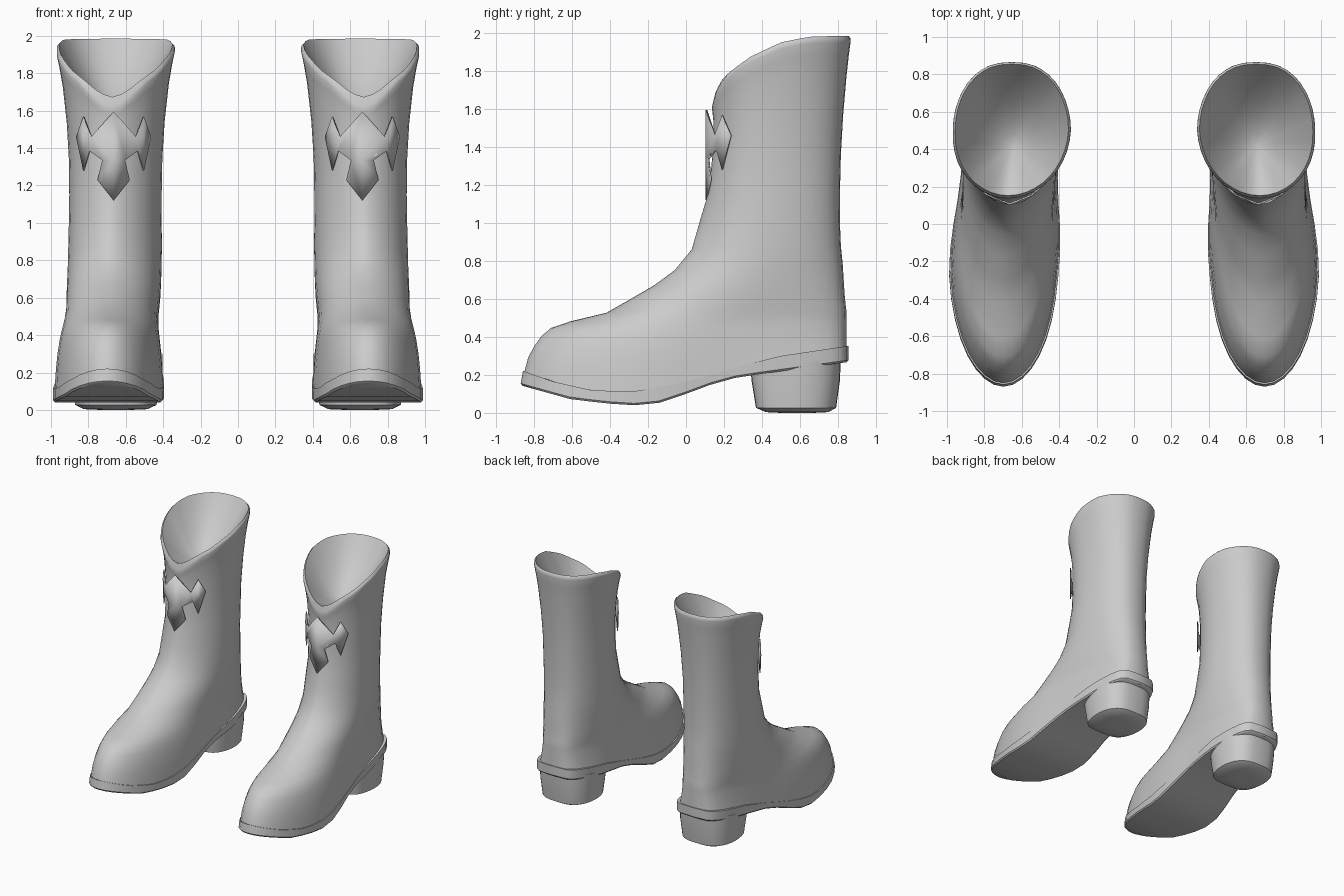
import bpy, bmesh, math

if "Cube" in bpy.data.objects:
    bpy.data.objects.remove(bpy.data.objects["Cube"])

N = 40  # points around each ring

leather = bpy.data.materials.new("grey_leather")
leather.diffuse_color = (0.6, 0.6, 0.6, 1)
leather.use_nodes = True
leather.node_tree.nodes["Principled BSDF"].inputs["Base Color"].default_value = leather.diffuse_color

# Height curves along the boot, as (y, z)
WELT = [(-.87, .225), (-.7, .165), (-.5, .12), (-.3, .11), (-.1, .14), (.1, .19), (.3, .25), (.5, .30), (.87, .355)]
SOLE = [(-.87, .145), (-.6, .07), (-.3, .038), (-.15, .05), (0, .10), (.2, .175), (.36, .2), (.87, .27)]
RIM = [(.13, 1.6), (.16, 1.7), (.2, 1.77), (.33, 1.87), (.5, 1.95), (.65, 1.98), (.87, 1.985)]


def interp(table, y):
    if y <= table[0][0]:
        return table[0][1]
    for (a, za), (b, zb) in zip(table, table[1:]):
        if y <= b:
            return za + (zb - za) * (y - a) / (b - a)
    return table[-1][1]


def ring(yf, yb, wf, wb, zfun, pf=1.0, pb=0.4, waist=0.0):
    """Closed outline from front yf to back yb; symmetric, then bent along the foot."""
    pts = []
    for i in range(N):
        a = 2 * math.pi * i / N
        t = (1 - math.cos(a)) / 2
        y = yf + (yb - yf) * t
        s = math.sin(a)
        p = pf + (pb - pf) * t
        x = math.copysign(abs(s) ** p, s) * (wf + (wb - wf) * t) if abs(s) > 1e-6 else 0
        x *= 1 - waist * math.exp(-((y - .2) / .25) ** 2)
        bend = .653 + .045 * max(0, min(1, (.5 - y) / .8))
        pts.append((x + bend, y, zfun(y, t)))
    return pts


def finish(name, bm, side, smooth=40):
    bmesh.ops.recalc_face_normals(bm, faces=bm.faces)
    if side < 0:
        for v in bm.verts:
            v.co.x *= -1
        bmesh.ops.reverse_faces(bm, faces=bm.faces)
    me = bpy.data.meshes.new(name)
    bm.to_mesh(me)
    bm.free()
    me.materials.append(leather)
    ob = bpy.data.objects.new(name, me)
    bpy.context.collection.objects.link(ob)
    bpy.ops.object.select_all(action='DESELECT')
    ob.select_set(True)
    bpy.context.view_layer.objects.active = ob
    bpy.ops.object.shade_smooth_by_angle(angle=math.radians(smooth))
    return ob


def loft(name, rings, side, caps, smooth=40):
    bm = bmesh.new()
    rows = [[bm.verts.new(p) for p in r] for r in rings]
    for a, b in zip(rows, rows[1:]):
        for i in range(N):
            j = (i + 1) % N
            bm.faces.new((a[i], a[j], b[j], b[i]))
    for k in caps:  # cap with strips running across the outline
        r = rows[k]
        for i in range(N // 2):
            q = [r[i], r[i + 1], r[(N - i - 1) % N], r[(N - i) % N]]
            bm.faces.new(list(dict.fromkeys(q)))
    return finish(name, bm, side, smooth)


# Foot and ankle rings: front y, front z, back y, back z, front width, back width, sag
FOOT = [(-.85, .22, .845, .355, .315, .262, 1), (-.83, .30, .845, .40, .31, .255, .8),
        (-.80, .36, .845, .44, .30, .253, .6), (-.76, .42, .845, .48, .285, .25, .45),
        (-.71, .465, .845, .50, .27, .25, .35), (-.61, .50, .845, .53, .255, .25, .25),
        (-.42, .542, .84, .57, .25, .25, .15), (-.3, .60, .835, .62, .25, .25, .05),
        (-.17, .67, .83, .70, .25, .25, 0), (-.06, .75, .825, .78, .25, .25, 0),
        (.03, .86, .815, .88, .25, .25, 0), (.07, 1.0, .81, 1.0, .248, .248, 0),
        (.115, 1.15, .81, 1.15, .247, .247, 0)]
# Shaft rings rising into the scooped rim: blend, front y, back y, width
SHAFT = [(.25, .13, .815, .25), (.5, .143, .827, .262), (.75, .145, .845, .284),
         (.88, .14, .857, .302), (.96, .136, .866, .316), (.985, .14, .865, .315), (1, .152, .855, .303)]


def foot_height(zf, zb, sag):
    return lambda y, t: zf + (zb - zf) * t + sag * (interp(WELT, y) - (.22 + .135 * t))


def shaft_height(s):
    return lambda y, t: 1.15 + s * (interp(RIM, y) - 1.15)


def build_boot(side, label):
    # Upper: foot, ankle and shaft, with a shallow scooped mouth
    rings = [ring(yf, yb, wf, wb, foot_height(zf, zb, sag), 1 + .2 * min(1, max(0, zf - .5) * 3),
                  .5 + .35 * min(1, max(0, zb - .355) * 2.5), .06 * min(1, sag * 2))
             for yf, zf, yb, zb, wf, wb, sag in FOOT]
    rings += [ring(yf, yb, w, w, shaft_height(s), 1.2 - .2 * s * s, .85) for s, yf, yb, w in SHAFT]
    rim = rings[-1]
    cx, cy, floor = .655, .42, 1.6
    for s in (.95, .87, .75, .6, .45, .3, .15, .03):
        rings.append([(cx + (x - cx) * s, cy + (y - cy) * s, floor + (z - floor) * s ** 1.7)
                      for x, y, z in rim])
    loft(label + "_boot_upper", rings, side, [-1], 80)

    # Welted sole
    welt = lambda d: lambda y, t: interp(WELT, y) + d
    sole = lambda d: lambda y, t: interp(SOLE, y) + d
    loft(label + "_sole", [ring(-.83, .83, .30, .25, welt(0), waist=.08),
                           ring(-.858, .855, .322, .272, welt(0), waist=.08),
                           ring(-.87, .855, .322, .272, sole(.01), waist=.08),
                           ring(-.86, .845, .312, .262, sole(0), waist=.08)], side, [0, -1])

    # Heel block with a slightly crowned base
    heel = [ring(.34, .815, .236, .236, sole(.03), .45, .65),
            ring(.345, .81, .232, .232, lambda y, t: .17, .45, .65),
            ring(.368, .79, .218, .218, lambda y, t: .027, .45, .65),
            ring(.42, .75, .17, .17, lambda y, t: .004, .45, .65),
            ring(.5, .67, .08, .08, lambda y, t: .0, .45, .65)]
    loft(label + "_heel", heel, side, [0, -1])

    # Pointed cross ornament wrapped round the front of the shaft
    half = [[(0, 1.595), (.118, 1.46), (.128, 1.385), (.06, 1.335), (0, 1.335)],
            [(0, 1.335), (.06, 1.335), (.085, 1.23), (0, 1.12)],
            [(.118, 1.46), (.16, 1.565), (.198, 1.46), (.16, 1.28), (.128, 1.385)]]
    bm = bmesh.new()
    for m in (1, -1):
        for poly in half:
            bm.faces.new([bm.verts.new((.665 + m * x, .107 + 3.3 * x * x, z)) for x, z in poly][::m])
    bmesh.ops.remove_doubles(bm, verts=bm.verts, dist=.0005)
    ob = finish(label + "_ornament", bm, side, 50)
    mod = ob.modifiers.new("thickness", 'SOLIDIFY')
    mod.thickness = .009
    mod.offset = 0


for side, label in ((1, "right"), (-1, "left")):
    build_boot(side, label)
